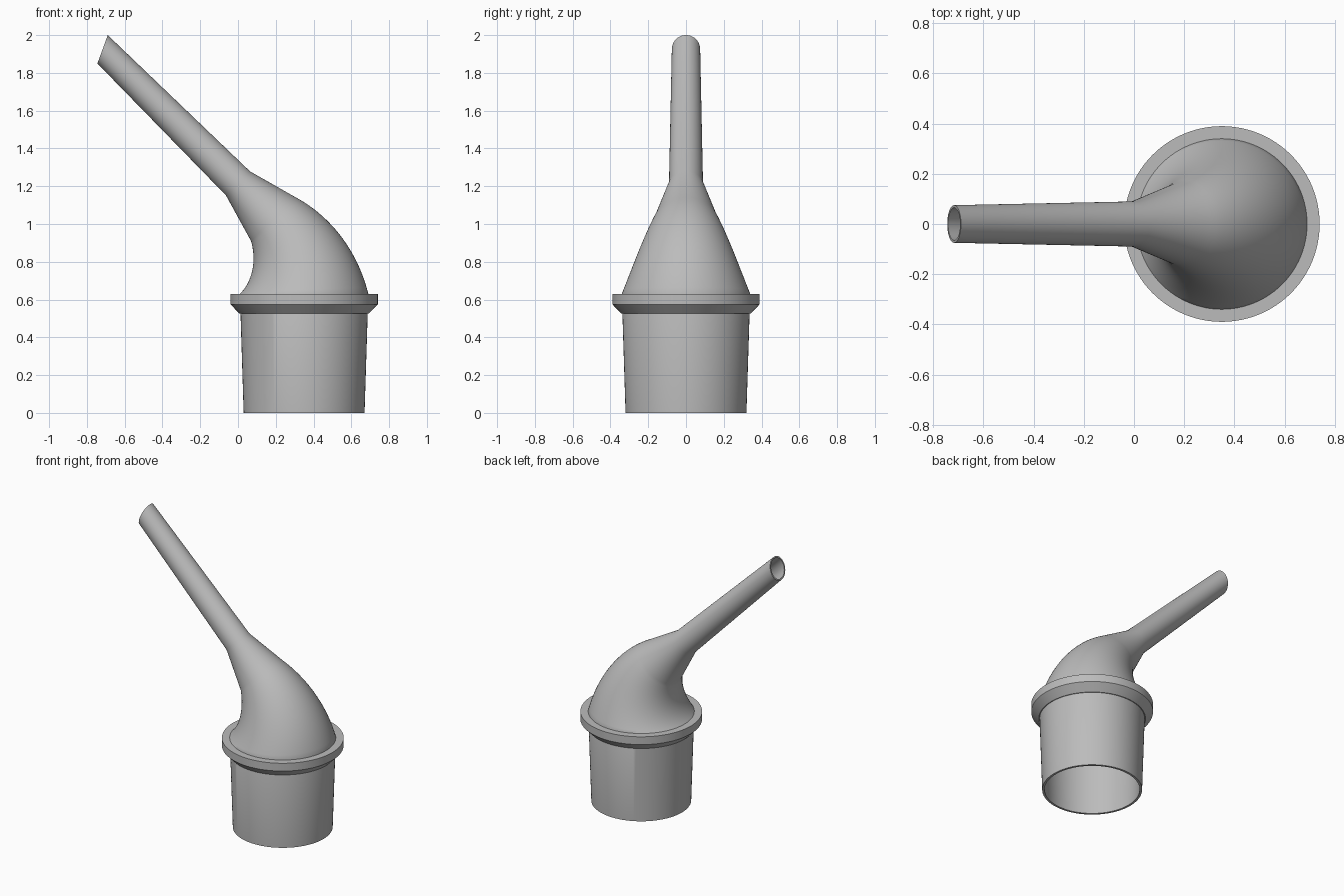
import bpy
import bmesh
from math import cos, sin, pi, radians

SEGMENTS = 96

if "Cube" in bpy.data.objects:
    bpy.data.objects.remove(bpy.data.objects["Cube"], do_unlink=True)

grey = bpy.data.materials.new("plain grey")
grey.use_nodes = True
colour = (0.5, 0.5, 0.5, 1)
grey.diffuse_color = colour
grey.node_tree.nodes["Principled BSDF"].inputs["Base Color"].default_value = colour


def loft(name, rings):
    """Skin a closed loop of rings: (centre x, centre z, tilt, in-plane radius, y radius)."""
    bm = bmesh.new()
    loops = []
    for x, z, tilt, ru, ry in rings:
        angles = [2 * pi * i / SEGMENTS for i in range(SEGMENTS)]
        loops.append([bm.verts.new((x + ru * cos(a) * cos(tilt), ry * sin(a),
                                    z + ru * cos(a) * sin(tilt))) for a in angles])
    for k, low in enumerate(loops):
        high = loops[(k + 1) % len(loops)]
        for i in range(SEGMENTS):
            j = (i + 1) % SEGMENTS
            bm.faces.new((low[i], low[j], high[j], high[i]))
    bmesh.ops.recalc_face_normals(bm, faces=bm.faces)
    mesh = bpy.data.meshes.new(name)
    bm.to_mesh(mesh)
    bm.free()
    mesh.materials.append(grey)
    obj = bpy.data.objects.new(name, mesh)
    bpy.context.collection.objects.link(obj)
    bpy.ops.object.select_all(action='DESELECT')
    obj.select_set(True)
    bpy.context.view_layer.objects.active = obj
    bpy.ops.object.shade_smooth_by_angle(angle=radians(30))
    return obj


AXIS = 0.35          # socket centre line
BEND_Z = 0.63        # height where the bend starts
BEND_R = 0.56        # bend radius of the centre line
BEND = radians(45)
STEPS = 20


def tube_rings(wall, tip_wall):
    """Socket, tapering bend, cone and slim stem, shrunk by the wall thickness."""
    rings = [(AXIS, 0, 0, 0.32 - wall, 0.32 - wall)]
    for i in range(STEPS + 1):
        t = i / STEPS
        a = BEND * t
        r = 0.34 + (0.165 - 0.34) * t - wall
        rings.append((AXIS - BEND_R * (1 - cos(a)), BEND_Z + BEND_R * sin(a), a, r, r))
    r = 0.09 - tip_wall
    rings.append((0, 1.215, BEND, r, r))
    # slanted tip
    rings.append((-0.717, 1.925, radians(70), 0.08 - tip_wall, 0.075 - tip_wall))
    return rings


# Hollow shell: outside up, inside back down
loft("nozzle_shell", tube_rings(0, 0) + tube_rings(0.015, 0.01)[::-1])

# Flange with a chamfered underside
profile = [(0.335, 0.525), (0.342, 0.525), (0.39, 0.575), (0.39, 0.63), (0.335, 0.63)]
loft("flange", [(AXIS, z, 0, r, r) for r, z in profile])
